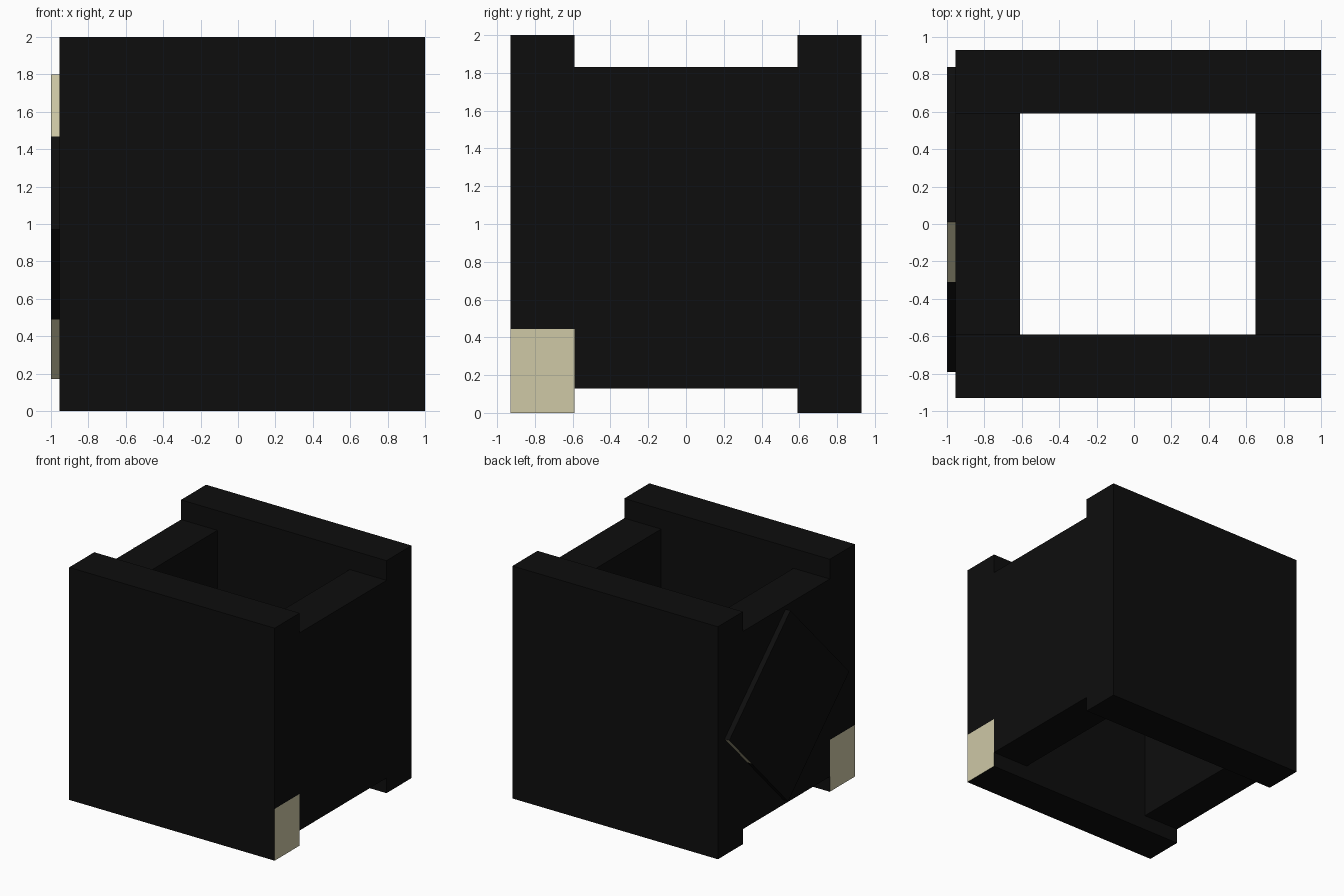
import bpy, bmesh
from mathutils import Vector

if "Cube" in bpy.data.objects:
    bpy.data.objects.remove(bpy.data.objects["Cube"])


def material(name, colour):
    m = bpy.data.materials.new(name)
    m.diffuse_color = (*colour, 1)
    m.use_nodes = True
    m.node_tree.nodes["Principled BSDF"].inputs["Base Color"].default_value = m.diffuse_color
    return m


BLACK = material("matte black", (0.0043, 0.0043, 0.0043))
TAN = material("pale tan", (0.62, 0.58, 0.38))


def finish(name, bm):
    bmesh.ops.recalc_face_normals(bm, faces=bm.faces)
    me = bpy.data.meshes.new(name)
    bm.to_mesh(me)
    bm.free()
    me.materials.append(BLACK)
    me.materials.append(TAN)
    ob = bpy.data.objects.new(name, me)
    bpy.context.collection.objects.link(ob)
    return ob


def box(name, lo, hi, tan_height=None):
    """Box from corner to corner; end faces below tan_height are tan."""
    bm = bmesh.new()
    bmesh.ops.create_cube(bm, size=1)
    lo, hi = Vector(lo), Vector(hi)
    bmesh.ops.scale(bm, vec=hi - lo, verts=bm.verts)
    bmesh.ops.translate(bm, vec=(lo + hi) / 2, verts=bm.verts)
    if tan_height:
        bmesh.ops.bisect_plane(bm, geom=bm.verts[:] + bm.edges[:] + bm.faces[:],
                               plane_co=(0, 0, tan_height), plane_no=(0, 0, 1))
        bm.normal_update()
        for f in bm.faces:
            if abs(f.normal.x) > 0.9 and f.calc_center_median().z < tan_height:
                f.material_index = 1
    return finish(name, bm)


LEFT, RIGHT = -0.955, 1.0

# Tall front and back slabs; only the front one has tan lower ends
box("front_slab", (LEFT, -0.93, 0), (RIGHT, -0.59, 2), 0.445)
box("back_slab", (LEFT, 0.59, 0), (RIGHT, 0.93, 2))

# Shorter side walls between the slabs
box("left_wall", (LEFT, -0.59, 0.13), (-0.61, 0.59, 1.83))
box("right_wall", (0.65, -0.59, 0.13), (RIGHT, 0.59, 1.83))

# Diamond panel standing proud of the left side, with tan parts on its rim
top, front, bottom, back = [Vector(p) for p in
                            ((0.01, 1.80), (-0.79, 0.97), (0.04, 0.17), (0.84, 1.0))]
outline = [top, top.lerp(front, 0.4), front, front.lerp(bottom, 0.6),
           bottom, bottom.lerp(back, 0.62), back]
tan_sides = {0, 3, 5}
bm = bmesh.new()
rings = [[bm.verts.new((x, p.x, p.y)) for p in outline] for x in (-1.0, -0.90)]
for ring in rings:
    bm.faces.new(ring)
n = len(outline)
for i in range(n):
    j = (i + 1) % n
    f = bm.faces.new((rings[0][i], rings[0][j], rings[1][j], rings[1][i]))
    f.material_index = int(i in tan_sides)
finish("diamond_panel", bm)
